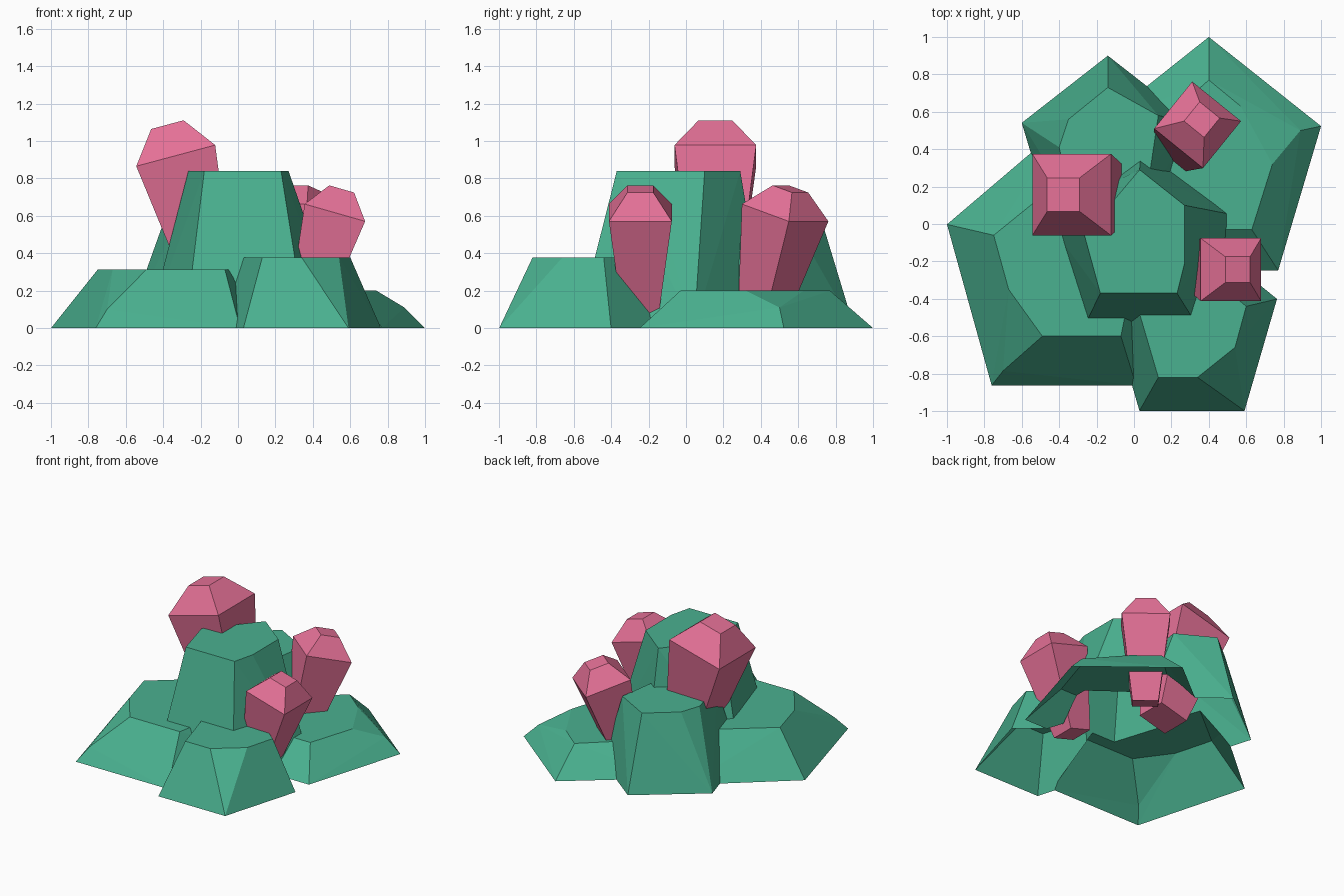
import bpy, bmesh, math
from mathutils import Matrix, Vector

if "Cube" in bpy.data.objects:
    bpy.data.objects.remove(bpy.data.objects["Cube"])


def material(name, rgb):
    m = bpy.data.materials.new(name)
    m.diffuse_color = (*rgb, 1)
    m.use_nodes = True
    m.node_tree.nodes["Principled BSDF"].inputs["Base Color"].default_value = m.diffuse_color
    return m


GREEN = material("rock_green", (0.068, 0.44, 0.277))
PINK = material("crystal_pink", (0.78, 0.165, 0.31))


def finish(bm, name, mat):
    bmesh.ops.recalc_face_normals(bm, faces=bm.faces)
    me = bpy.data.meshes.new(name)
    bm.to_mesh(me)
    bm.free()
    me.materials.append(mat)
    ob = bpy.data.objects.new(name, me)
    bpy.context.collection.objects.link(ob)
    return ob


def flatten(bm):
    bmesh.ops.dissolve_limit(bm, angle_limit=math.radians(1),
                             verts=bm.verts[:], edges=bm.edges[:])


def rock(name, centre, radius, height, top, shoulders=()):
    """Five-sided base hulled to a chipped flat top."""
    bm = bmesh.new()
    for i in range(5):
        a = math.radians(90 + 72 * i)
        bm.verts.new((centre[0] + radius[0] * math.cos(a),
                      centre[1] + radius[1] * math.sin(a), 0))
    for x, y in top:
        bm.verts.new((x, y, height))
    for p in shoulders:
        bm.verts.new(p)
    bmesh.ops.convex_hull(bm, input=bm.verts[:])
    flatten(bm)
    return finish(bm, name, GREEN)


def crystal(name, centre, azimuth, tilt, size):
    """Square tapered shaft with a faceted cap, leaning toward azimuth."""
    bm = bmesh.new()
    rings = []
    for half, z in ((0.09, -0.60), (0.168, 0), (0.069, 0.132)):
        rings.append([bm.verts.new((sx * half, sy * half, z))
                      for sx, sy in ((-1, -1), (1, -1), (1, 1), (-1, 1))])
    for lo, hi in zip(rings, rings[1:]):
        for i in range(4):
            j = (i + 1) % 4
            bm.faces.new((lo[i], lo[j], hi[j], hi[i]))
    bm.faces.new(rings[0][::-1])
    bm.faces.new(rings[-1])
    m = (Matrix.Translation(Vector(centre))
         @ Matrix.Rotation(math.radians(azimuth), 4, 'Z')
         @ Matrix.Rotation(math.radians(tilt), 4, 'Y')
         @ Matrix.Scale(size, 4))
    bm.transform(m)
    finish(bm, name, PINK)


# Rocks
rocks = [
    rock("rock_cluster", (0.04, -0.13), (0.55, 0.56), 0.84,
         [(0.03, 0.29), (0.27, 0.10), (0.27, -0.21), (0.23, -0.37),
          (-0.18, -0.37), (-0.265, -0.06)]),
    rock("left_rock", (-0.375, -0.24), (0.657, 0.77), 0.313,
         [(-0.75, -0.06), (-0.67, -0.35), (-0.49, -0.60), (-0.07, -0.60),
          (-0.05, -0.50), (0.0, -0.06), (-0.38, 0.24)],
         [(-0.70, -0.785, 0.1)]),
    rock("front_rock", (0.31, -0.566), (0.478, 0.535), 0.378,
         [(0.13, -0.82), (0.34, -0.82), (0.54, -0.66), (0.60, -0.44),
          (0.31, -0.20), (0.03, -0.48)]),
    rock("back_left_rock", (-0.14, 0.38), (0.484, 0.52), 0.56,
         [(-0.14, 0.73), (-0.35, 0.56), (-0.40, 0.41), (-0.33, 0.10),
          (0.05, 0.10), (0.09, 0.31), (0.13, 0.58)]),
    rock("back_right_rock", (0.40, 0.31), (0.631, 0.69), 0.20,
         [(0.40, 0.77), (0.57, 0.63), (0.74, 0.32), (0.63, -0.03),
          (0.17, -0.03), (0.04, 0.45)],
         [(0.89, 0.50, 0.11)]),
]

# Merge the rocks into one outer shell
cluster = rocks[0]
for other in rocks[1:]:
    mod = cluster.modifiers.new("union", 'BOOLEAN')
    mod.operation = 'UNION'
    mod.solver = 'EXACT'
    mod.object = other
merged = bpy.data.meshes.new_from_object(
    cluster.evaluated_get(bpy.context.evaluated_depsgraph_get()))
cluster.modifiers.clear()
cluster.data = merged
for other in rocks[1:]:
    bpy.data.objects.remove(other)

# Open the underside
bm = bmesh.new()
bm.from_mesh(merged)
bottom = [f for f in bm.faces if all(v.co.z < 1e-4 for v in f.verts)]
bmesh.ops.delete(bm, geom=bottom, context='FACES')
flatten(bm)
bm.to_mesh(merged)
bm.free()

# Crystals
crystal("right_crystal", (0.518, -0.244, 0.617), 0, 16, 1.0)
crystal("back_crystal", (0.34, 0.53, 0.617), 51, 16, 1.0)
crystal("left_crystal", (-0.333, 0.157, 0.922), 180, 15, 1.3)
